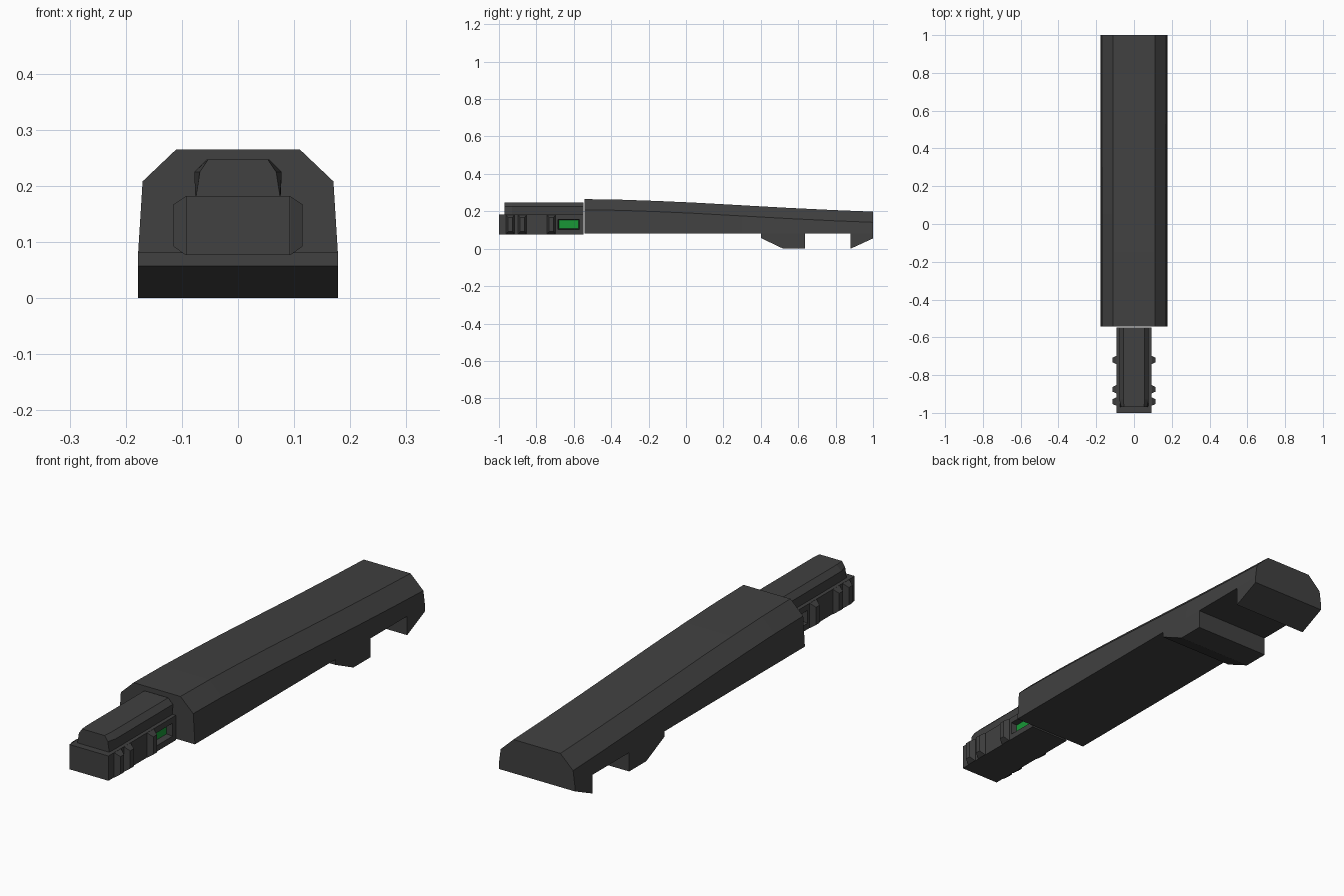
import bpy, bmesh

if "Cube" in bpy.data.objects:
    bpy.data.objects.remove(bpy.data.objects["Cube"], do_unlink=True)


def material(name, rgb):
    m = bpy.data.materials.new(name)
    m.use_nodes = True
    m.diffuse_color = (*rgb, 1)
    m.node_tree.nodes["Principled BSDF"].inputs["Base Color"].default_value = (*rgb, 1)
    return m


GREY = material("dark grey", (0.052, 0.052, 0.052))
GREEN = material("green", (0.009, 0.31, 0.037))


def finish(bm, name, mats=(GREY,)):
    mesh = bpy.data.meshes.new(name)
    bm.to_mesh(mesh)
    bm.free()
    for m in mats:
        mesh.materials.append(m)
    ob = bpy.data.objects.new(name, mesh)
    bpy.context.collection.objects.link(ob)
    return ob


def loft(rings):
    """Closed skin through rings of 3D points, capped at both ends."""
    bm = bmesh.new()
    loops = [[bm.verts.new(p) for p in ring] for ring in rings]
    n = len(loops[0])
    for a, b in zip(loops, loops[1:]):
        for i in range(n):
            j = (i + 1) % n
            bm.faces.new((a[i], a[j], b[j], b[i]))
    bm.faces.new(loops[0])
    bm.faces.new(loops[-1])
    bmesh.ops.recalc_face_normals(bm, faces=bm.faces)
    return bm


def mirrored(y, half):
    """Symmetric cross-section at y from (half width, z) points, bottom to top."""
    return [(x, y, z) for x, z in half] + [(-x, y, z) for x, z in reversed(half)]


# Handle: chamfered section that sinks towards the back
TOP_LINE = [(-0.543, 0.265), (-0.35, 0.262), (-0.15, 0.255), (0.05, 0.246),
            (0.3, 0.232), (0.55, 0.218), (0.8, 0.206), (1.0, 0.198)]
finish(loft([mirrored(y, [(0.178, 0.08), (0.170, top - 0.057), (0.11, top)])
             for y, top in TOP_LINE]), "handle")

# Lugs under the handle: side profiles pushed across the width
LUGS = {
    "middle_lug": [(0.40, 0.08), (0.40, 0.057), (0.52, 0), (0.635, 0), (0.635, 0.08)],
    "rear_lug": [(0.88, 0.08), (0.88, 0), (1.0, 0.055), (1.0, 0.08)],
}
for name, profile in LUGS.items():
    finish(loft([[(x, y, z) for y, z in profile] for x in (-0.178, 0.178)]), name)

# Connector body with a sunken green window on each side
SIDE = [(0.092, z) for z in (0.077, 0.102, 0.157, 0.182)]
bm = loft([mirrored(y, SIDE) for y in (-1.0, -0.685, -0.57, -0.548)])
windows = []
for f in bm.faces:
    c = f.calc_center_median()
    if abs(f.normal.x) > 0.9 and -0.66 < c.y < -0.6 and 0.11 < c.z < 0.15:
        windows.append(f)
bmesh.ops.inset_individual(bm, faces=windows, thickness=0.007, depth=-0.025)
for f in windows:
    f.material_index = 1
finish(bm, "connector_body", (GREY, GREEN))

# Chamfered bar on top of the connector, its nose drawn in
finish(loft([
    mirrored(-0.97, [(0.075, 0.18), (0.068, 0.225), (0.053, 0.247)]),
    mirrored(-0.93, [(0.076, 0.18), (0.078, 0.225), (0.056, 0.247)]),
    mirrored(-0.548, [(0.076, 0.18), (0.078, 0.225), (0.056, 0.247)]),
]), "connector_top_bar")

# Tapered grip ribs on both sides
for side, label in ((1, "left"), (-1, "right")):
    for number, y in enumerate((-0.94, -0.875, -0.72), 1):
        rings = []
        for x, half_y, low, high in ((0.088, 0.022, 0.077, 0.182),
                                     (0.094, 0.022, 0.077, 0.181),
                                     (0.115, 0.012, 0.092, 0.167)):
            rings.append([(side * x, y - half_y, low), (side * x, y + half_y, low),
                          (side * x, y + half_y, high), (side * x, y - half_y, high)])
        finish(loft(rings), f"{label}_grip_rib_{number}")
